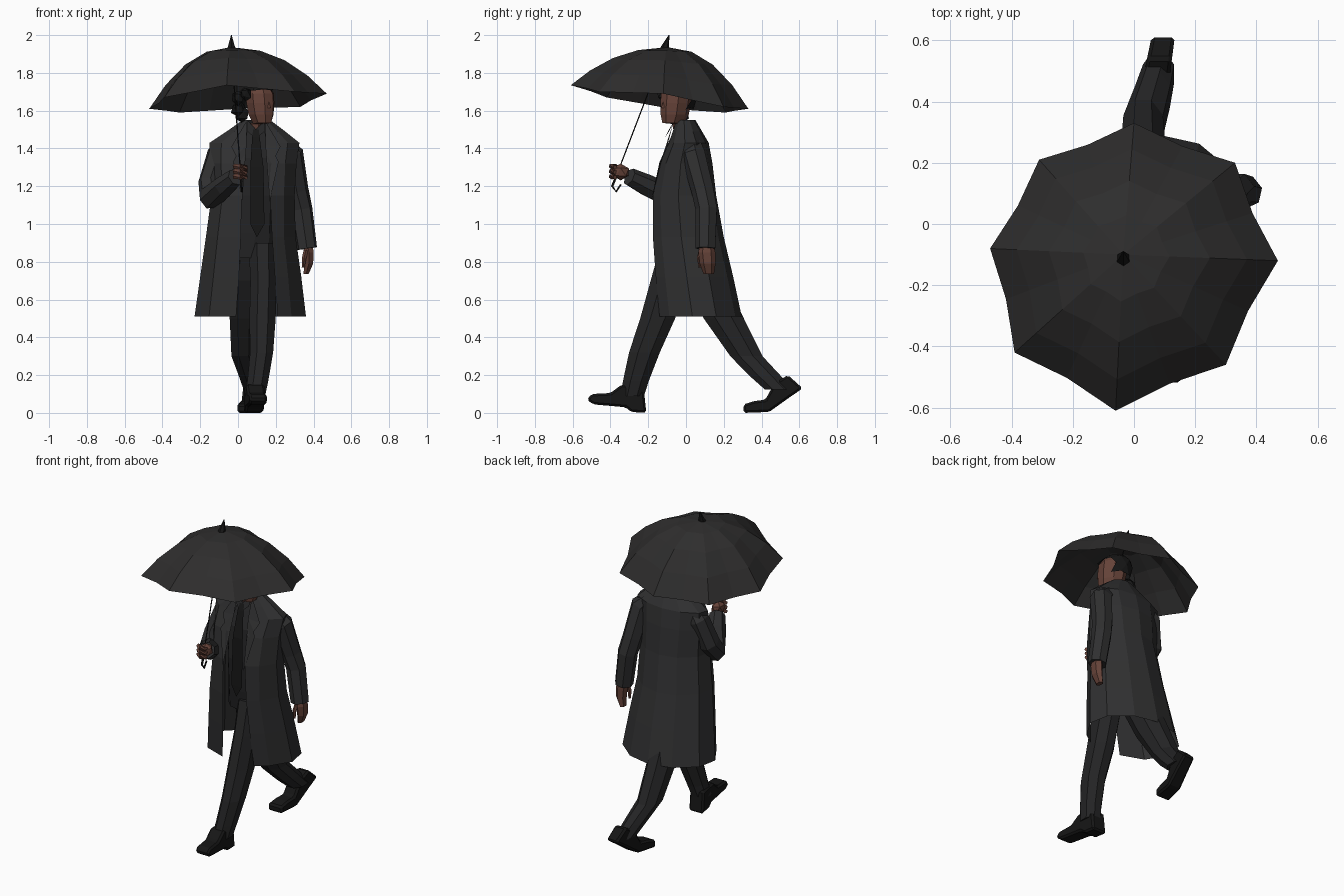
import bpy, bmesh, math, random
from mathutils import Vector, Matrix

if "Cube" in bpy.data.objects:
    bpy.data.objects.remove(bpy.data.objects["Cube"])

random.seed(4)

def material(name, r, g, b):
    m = bpy.data.materials.new(name)
    m.diffuse_color = (r, g, b, 1)
    m.use_nodes = True
    m.node_tree.nodes["Principled BSDF"].inputs["Base Color"].default_value = m.diffuse_color
    return m

COAT = material("coat_cloth", 0.029, 0.029, 0.03)
SUIT = material("suit_cloth", 0.018, 0.018, 0.019)
BLACK = material("black", 0.008, 0.008, 0.008)
CANOPY = material("canopy_cloth", 0.027, 0.026, 0.026)
SKIN = material("skin", 0.13, 0.055, 0.04)

def build(name, verts, faces, mat):
    me = bpy.data.meshes.new(name)
    me.from_pydata([tuple(v) for v in verts], [], faces)
    bm = bmesh.new()
    bm.from_mesh(me)
    bmesh.ops.recalc_face_normals(bm, faces=bm.faces)
    bm.to_mesh(me)
    bm.free()
    me.materials.append(mat)
    ob = bpy.data.objects.new(name, me)
    bpy.context.collection.objects.link(ob)
    return ob

def skin_rings(name, rings, mat, closed=True, caps=True):
    """Join equal-length rings of points with quads."""
    n = len(rings[0])
    verts = [p for r in rings for p in r]
    faces = []
    for k in range(len(rings) - 1):
        for i in range(n if closed else n - 1):
            j = (i + 1) % n
            faces.append((k*n + i, k*n + j, k*n + n + j, k*n + n + i))
    if caps:
        faces += [tuple(range(n)), tuple(range(len(verts) - n, len(verts)))]
    return build(name, verts, faces, mat)

def loft(name, rows, mat, n=8):
    """Level elliptical rings: x, y, z, x radius, y radius."""
    rings = [[(x + rx*math.cos(math.tau*(i + .5)/n), y + ry*math.sin(math.tau*(i + .5)/n), z)
              for i in range(n)] for x, y, z, rx, ry in rows]
    return skin_rings(name, rings, mat)

def tube(name, path, radii, mat, n=7):
    """Rings square to the path."""
    pts = [Vector(p) for p in path]
    rings = []
    for k, p in enumerate(pts):
        t = (pts[min(k + 1, len(pts) - 1)] - pts[max(k - 1, 0)]).normalized()
        u = t.cross(Vector((1, 0, 0))).normalized()
        v = t.cross(u)
        rings.append([p + radii[k]*(u*math.cos(math.tau*i/n) + v*math.sin(math.tau*i/n))
                      for i in range(n)])
    return skin_rings(name, rings, mat)

def blob(name, centre, size, mat, jitter=0, sub=2, rot=0, keep=None):
    """Faceted ball, optionally roughened and cut."""
    bm = bmesh.new()
    bmesh.ops.create_icosphere(bm, subdivisions=sub, radius=1)
    if keep:
        bmesh.ops.delete(bm, geom=[v for v in bm.verts if not keep(v.co)], context='VERTS')
    for v in bm.verts:
        v.co *= 1 + random.uniform(-jitter, jitter)
    bm.transform(Matrix.Translation(centre) @ Matrix.Rotation(rot, 4, 'Z') @ Matrix.Diagonal((*size, 1)))
    me = bpy.data.meshes.new(name)
    bm.to_mesh(me)
    bm.free()
    me.materials.append(mat)
    ob = bpy.data.objects.new(name, me)
    bpy.context.collection.objects.link(ob)
    return ob

# Umbrella canopy: eight rib tips, with sagging cloth between the ribs
tips = [Vector(t) for t in [(.47, -.12, 1.69), (.33, .2, 1.62), (0, .33, 1.61), (-.31, .21, 1.59),
                            (-.47, -.08, 1.61), (-.39, -.42, 1.67), (-.06, -.61, 1.735), (.3, -.46, 1.70)]]
hub = Vector((-.035, -.1, 1.935))
rings = []
for f in (.02, .3, .56, .8, 1):
    ribs = [Vector((*hub.lerp(t, f).xy, hub.z - (hub.z - t.z)*f**2.2)) for t in tips]
    ring = []
    for a, b in zip(ribs, ribs[1:] + ribs[:1]):
        mid = (a + b)/2
        ring += [a, mid.lerp(Vector((hub.x, hub.y, mid.z)), .03)]
    rings.append(ring)
skin_rings("umbrella_canopy", rings, CANOPY, caps=False)

# Umbrella ferrule, pole and hooked handle
tube("umbrella_ferrule", [(-.035, -.115, 1.92), (-.035, -.09, 2.0)], [.026, .002], BLACK, 6)
tube("umbrella_pole", [(-.035, -.11, 1.93), (.015, -.37, 1.25)], [.0035, .0035], BLACK, 5)
tube("umbrella_handle", [(.015, -.365, 1.26), (.018, -.39, 1.2), (.02, -.37, 1.172), (.02, -.345, 1.21)],
     [.007, .007, .006, .005], BLACK, 5)

# Long coat, open in front: z, x left, x right, y front, y back, opening left, opening right
coat_rows = [(.51, -.23, .36, -.14, .295, -.01, .21), (.72, -.20, .335, -.16, .25, .005, .195),
             (.93, -.17, .305, -.175, .2, .015, .18), (1.15, -.14, .3, -.175, .16, .02, .17),
             (1.32, -.15, .31, -.14, .14, .03, .16), (1.43, -.15, .325, -.09, .12, .04, .15),
             (1.49, -.06, .25, -.07, .085, .05, .14), (1.55, .025, .17, -.05, .05, .06, .13)]
rings = []
for z, xl, xr, yf, yb, gl, gr in coat_rows:
    cx, cy, rx, ry = (xl + xr)/2, (yf + yb)/2, (xr - xl)/2, (yb - yf)/2
    side = [(-.74, -.76), (-1, -.2), (-.92, .38), (-.5, .85), (0, 1), (.5, .85), (.92, .38), (1, -.2), (.74, -.76)]
    rings.append([(gl, yf, z)] + [(cx + a*rx, cy + b*ry, z) for a, b in side] + [(gr, yf, z)])
skin_rings("coat", rings, COAT, closed=False, caps=False)

# Lapels and shirt collar, mirrored about the body centre
lapel = [(.045, -.065, 1.545), (-.035, -.1, 1.41), (-.01, -.125, 1.36), (-.025, -.14, 1.33), (.022, -.185, 1.12),
         (.045, -.105, 1.42)]
for side in (-1, 1):
    def flip(pts):
        return [(x if side < 0 else .19 - x, y, z) for x, y, z in pts]
    tag = "right" if side < 0 else "left"
    build("lapel_" + tag, flip(lapel), [(0, 1, 5), (1, 2, 5), (2, 3, 4, 5)], COAT)
    build("shirt_collar_" + tag, flip([(.05, -.06, 1.55), (.05, -.09, 1.49), (.085, -.11, 1.46), (.095, -.09, 1.5)]),
          [(0, 1, 2, 3)], SUIT)

# Suit body and tie
loft("suit_body", [(.085, -.01, .82, .13, .10), (.09, -.01, .95, .13, .12), (.095, -.01, 1.15, .135, .14),
                   (.095, -.01, 1.35, .14, .12), (.095, 0, 1.45, .12, .085), (.095, 0, 1.53, .055, .045)], SUIT, 10)
tie = [(.08, -.095, 1.5), (.11, -.095, 1.5), (.115, -.11, 1.46), (.135, -.145, 1.3), (.14, -.16, 1.0),
       (.1, -.16, .93), (.065, -.16, 1.0), (.065, -.145, 1.3), (.075, -.11, 1.46)]
build("tie", tie, [(0, 1, 2, 8), (8, 2, 3, 7), (7, 3, 4, 6), (6, 4, 5)], BLACK)

# Trousers: leading leg on the left, trailing leg on the right
loft("trouser_front", [(.13, -.03, .9, .08, .11), (.135, -.09, .7, .075, .105), (.13, -.15, .5, .075, .1),
                       (.125, -.22, .32, .066, .088), (.105, -.265, .17, .06, .074), (.09, -.285, .09, .058, .068)], SUIT)
loft("trouser_back", [(.05, .03, .9, .085, .11), (.035, .1, .7, .085, .12), (.03, .2, .5, .08, .115),
                      (.03, .32, .3, .07, .092), (.06, .415, .2, .062, .09), (.08, .49, .125, .055, .08)], SUIT)

# Shoes: side profiles pushed out to width, each turned slightly outward
def shoe(name, profile, heel, toe):
    """heel and toe give y, x centre and half width."""
    def point(y, z, s):
        t = (y - heel[0])/(toe[0] - heel[0])
        return (heel[1] + t*(toe[1] - heel[1]) + s*(heel[2] + t*(toe[2] - heel[2])), y, z)
    ob = skin_rings(name, [[point(y, z, s) for y, z in profile] for s in (-1, 1)], BLACK)
    bev = ob.modifiers.new("edge", 'BEVEL')
    bev.width, bev.segments = .011, 1

shoe("shoe_front", [(-.21, .0), (-.29, .005), (-.32, .03), (-.49, .045), (-.525, .07), (-.5, .1), (-.4, .105),
                    (-.34, .15), (-.225, .14)], (-.21, .08, .05), (-.52, .108, .046))
shoe("shoe_back", [(.305, .0), (.305, .045), (.36, .062), (.42, .07), (.47, .16), (.54, .2), (.618, .13),
                   (.545, .08), (.44, .005)], (.61, .095, .038), (.31, .045, .05))

# Sleeves
tube("sleeve_left", [(.22, .03, 1.435), (.28, .04, 1.37), (.312, .09, 1.18), (.335, .11, 1.08), (.365, .105, .87)],
     [.045, .068, .062, .06, .055], COAT)
tube("sleeve_right", [(-.05, .02, 1.435), (-.1, .02, 1.37), (-.145, -.02, 1.22), (-.14, -.08, 1.145),
                      (-.07, -.2, 1.2), (-.01, -.3, 1.25)], [.045, .066, .067, .068, .06, .048], COAT)

# Hands: one hanging, one gripping the pole
loft("hand_left", [(.37, .11, .9, .025, .035), (.375, .11, .85, .03, .045), (.375, .115, .79, .026, .042),
                   (.36, .12, .735, .016, .028)], SKIN, 6)
tube("thumb_left", [(.36, .08, .86), (.35, .07, .82), (.345, .075, .77)], [.013, .012, .008], SKIN, 5)
blob("hand_right", (.015, -.345, 1.275), (.042, .052, .046), SKIN, .08, 1)
for k in range(3):
    z = 1.305 - k*.027
    tube(f"finger_{k + 1}", [(-.02, -.37, z), (.012, -.395, z), (.045, -.375, z - .004)], [.014, .015, .012], SKIN, 5)

# Head turned to the left: z, y shift, half width, half depth
TURN = math.radians(35)
head_rows = [(1.49, .035, .042, .045), (1.53, .03, .045, .05), (1.535, -.02, .045, .065), (1.58, -.012, .064, .08),
             (1.64, -.006, .073, .086), (1.69, 0, .074, .086), (1.73, .005, .05, .06)]
head = loft("head", [(0, y, z, a, b) for z, y, a, b in head_rows], SKIN, 8)
nose = build("nose", [(0, -.08, 1.66), (-.016, -.075, 1.612), (.016, -.075, 1.612), (0, -.1, 1.616)],
             [(0, 1, 3), (0, 3, 2), (1, 2, 3)], SKIN)
for part in (head, nose):
    part.location = (.115, -.05, 0)
    part.rotation_euler.z = TURN

# Tousled hair leaving the face clear
blob("hair", (.105, -.05, 1.66), (.094, .108, .1), BLACK, .06, 2, TURN,
     lambda c: c.z > .2 or c.y > -.1 and c.z > -.75)
for k, (x, y, z) in enumerate([(0, -.09, 1.67), (.0, -.05, 1.61), (.04, -.125, 1.69), (.02, -.02, 1.58)]):
    blob(f"hair_tuft_{k + 1}", (x, y, z), (.034, .034, .04), BLACK, .25, 1)
